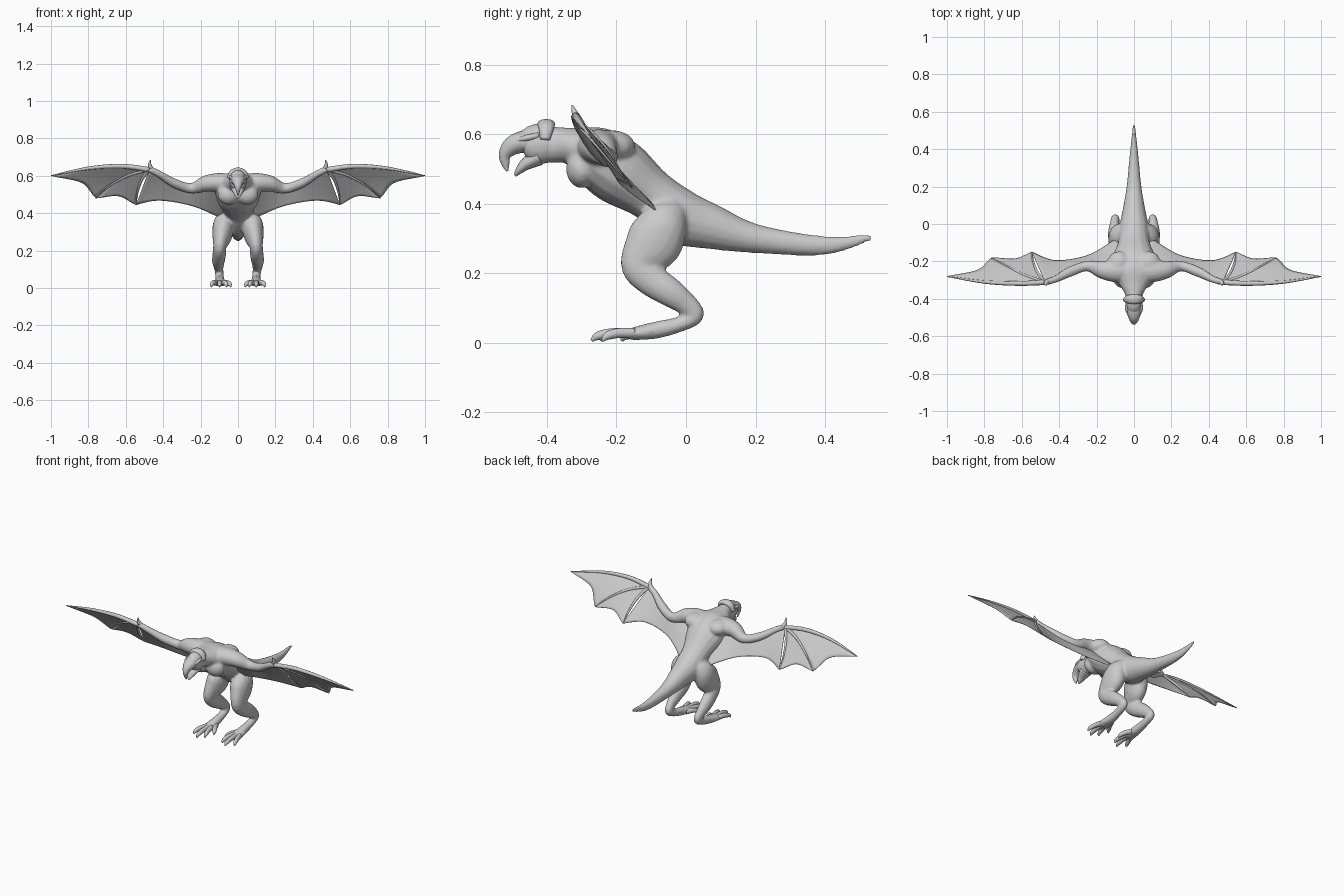
import bpy, bmesh, math
from mathutils import Vector

if "Cube" in bpy.data.objects:
    bpy.data.objects.remove(bpy.data.objects["Cube"])

hide = bpy.data.materials.new("grey hide")
hide.diffuse_color = (0.6, 0.6, 0.6, 1)
hide.use_nodes = True
hide.node_tree.nodes["Principled BSDF"].inputs["Base Color"].default_value = hide.diffuse_color
X, Y = Vector((1, 0, 0)), Vector((0, 1, 0))


def spline(rows, steps=5):
    """Catmull-Rom through rows of equal-length numbers."""
    n, out = len(rows), []
    for i in range(n - 1):
        a, b, c, d = (rows[min(max(i + k, 0), n - 1)] for k in (-1, 0, 1, 2))
        for s in range(steps):
            t = s / steps
            out.append([0.5 * (2 * q + (r - p) * t + (2 * p - 5 * q + 4 * r - w) * t * t
                               + (3 * q - p - 3 * r + w) * t ** 3)
                        for p, q, r, w in zip(a, b, c, d)])
    return out + [list(rows[-1])]


def tube(bm, rows, ref=X, sides=16, flip=False):
    """Loft of ellipses; a row is x, y, z, radius along ref, other radius."""
    pts = spline(rows)
    if flip:
        pts = [[-p[0]] + p[1:] for p in pts]
    pos = [Vector(p[:3]) for p in pts]
    rings = []
    for i, p in enumerate(pts):
        tan = (pos[min(i + 1, len(pos) - 1)] - pos[max(i - 1, 0)]).normalized()
        side = (ref - tan * ref.dot(tan)).normalized()
        up = tan.cross(side)
        rings.append([bm.verts.new(pos[i] + side * max(p[3], .002) * math.cos(a)
                                   + up * max(p[4], .002) * math.sin(a))
                      for a in (2 * math.pi * k / sides for k in range(sides))])
    for r, s in zip(rings, rings[1:]):
        for k in range(sides):
            j = (k + 1) % sides
            bm.faces.new((r[k], r[j], s[j], s[k]))
    bm.faces.new(rings[0][::-1])
    bm.faces.new(rings[-1])


def finish(bm, name, mirror=False):
    bmesh.ops.recalc_face_normals(bm, faces=bm.faces)
    for f in bm.faces:
        f.smooth = True
    me = bpy.data.meshes.new(name)
    bm.to_mesh(me)
    bm.free()
    me.materials.append(hide)
    ob = bpy.data.objects.new(name, me)
    bpy.context.collection.objects.link(ob)
    if mirror:
        ob.modifiers.new("mirror", 'MIRROR')
    return ob


def part(name, rows, ref=X, mirror=False, sides=12):
    bm = bmesh.new()
    tube(bm, rows, ref, sides)
    return finish(bm, name, mirror)


def ball(bm, centre, size):
    v = bmesh.ops.create_uvsphere(bm, u_segments=16, v_segments=10, radius=1)["verts"]
    bmesh.ops.scale(bm, vec=size, verts=v)
    bmesh.ops.translate(bm, vec=centre, verts=v)


# Body: tail, torso, neck and skull in one loft, fused with arms and legs
trunk = [(0, .533, .305, .005, .010), (0, .40, .280, .020, .027), (0, .20, .300, .040, .042),
         (0, .07, .335, .062, .066), (0, -.02, .365, .080, .080), (0, -.10, .425, .085, .076),
         (0, -.19, .490, .118, .096), (0, -.265, .540, .118, .086), (0, -.33, .566, .075, .054),
         (0, -.38, .570, .047, .052), (0, -.415, .573, .047, .060), (0, -.45, .566, .043, .054),
         (0, -.47, .560, .030, .035)]
leg = [(.055, -.03, .385, .035, .040), (.075, -.06, .345, .056, .070), (.084, -.095, .285, .054, .082),
       (.097, -.135, .225, .036, .054), (.100, -.10, .182, .036, .048), (.105, -.045, .145, .034, .042),
       (.103, .005, .108, .025, .032), (.100, .025, .080, .023, .027), (.098, -.01, .056, .023, .022),
       (.097, -.08, .038, .027, .025), (.097, -.14, .028, .036, .020), (.097, -.17, .023, .036, .014)]
arm = [(.04, -.25, .555, .060, .055), (.10, -.25, .563, .062, .052), (.17, -.245, .558, .048, .044),
       (.25, -.225, .533, .028, .028), (.34, -.255, .560, .027, .025), (.42, -.295, .608, .019, .019),
       (.475, -.312, .636, .016, .018)]
bm = bmesh.new()
tube(bm, trunk)
for flip in (False, True):
    s = -1 if flip else 1
    tube(bm, leg, X, flip=flip)
    tube(bm, arm, Y, flip=flip)
    ball(bm, (s * .05, -.30, .50), (.06, .045, .055))
    ball(bm, (s * .08, -.215, .565), (.065, .07, .047))
body = finish(bm, "body")
rm = body.modifiers.new("fuse", 'REMESH')
rm.mode, rm.voxel_size, rm.use_smooth_shade = 'VOXEL', .007, True
sm = body.modifiers.new("soften", 'SMOOTH')
sm.factor, sm.iterations = .5, 5

# Head: hooked beak, lower jaw, crest and brows
part("upper_beak", [(0, -.43, .578, .042, .042), (0, -.47, .578, .039, .032), (0, -.502, .565, .029, .027),
                    (0, -.521, .540, .017, .018), (0, -.519, .513, .009, .011),
                    (0, -.514, .494, .003, .003)], sides=16)
part("lower_jaw", [(0, -.425, .535, .040, .026), (0, -.46, .515, .028, .018),
                   (0, -.480, .496, .017, .011), (0, -.492, .481, .004, .004)], sides=16)
part("crest", [(-.047, -.405, .585, .014, .012), (-.032, -.402, .618, .022, .014),
               (0, -.402, .630, .026, .014), (.032, -.402, .618, .022, .014),
               (.047, -.405, .585, .014, .012)], ref=Y)
part("brow", [(.034, -.425, .597, .011, .009), (.037, -.455, .590, .011, .009),
              (.027, -.487, .582, .006, .005)], mirror=True)

# Toes: three long and one short on the inside
for name, rx, ry, tx, ty in (("inner_toe", .080, -.15, .060, -.245), ("middle_toe", .098, -.15, .098, -.272),
                             ("outer_toe", .115, -.15, .143, -.240), ("small_toe", .078, -.11, .038, -.185)):
    mx, my = (rx + tx) / 2, (ry + ty) / 2
    part(name, [(rx, ry, .028, .016, .015), (mx, my, .028, .013, .014),
                (mx * .3 + tx * .7, my * .3 + ty * .7, .020, .011, .012),
                (tx, ty, .006, .003, .004)], mirror=True)

# Wing fingers and thumb claw, starting at the wrist
wrist = (.475, -.312, .632)
fingers = [[wrist, (.62, -.318, .651), (.80, -.310, .640), (1.0, -.280, .600)],
           [wrist, (.58, -.275, .605), (.68, -.225, .550), (.76, -.180, .480)],
           [wrist, (.515, -.262, .578), (.538, -.205, .510), (.545, -.150, .445)]]
for name, f in zip(("leading_finger", "middle_finger", "rear_finger"), fingers):
    big = .014 if name == "leading_finger" else .009
    part(name, [(*p, big * k, big * k) for p, k in zip(f, (1, .9, .65, .2))], Y if big > .01 else X, True, 8)
part("thumb_claw", [(.46, -.305, .63, .014, .014), (.472, -.318, .657, .010, .010),
                    (.468, -.328, .684, .002, .002)], X, True, 8)


# Membrane panels between each pair of edges, with scalloped trailing rims
def membrane(name, a, b, scallop, across=10):
    bm = bmesh.new()
    ea, eb = spline(a, 6), spline(b, 6)
    rows = []
    for i in range(len(ea)):
        row = []
        for j in range(across + 1):
            s = j / across
            t = i * (1 - scallop * math.sin(math.pi * s))
            k = min(int(t), len(ea) - 2)
            pa = Vector(ea[k]).lerp(Vector(ea[k + 1]), t - k)
            pb = Vector(eb[k]).lerp(Vector(eb[k + 1]), t - k)
            row.append(bm.verts.new(pa.lerp(pb, s)))
        rows.append(row)
    for r, q in zip(rows, rows[1:]):
        for j in range(across):
            bm.faces.new((r[j], r[j + 1], q[j + 1], q[j]))
    bmesh.ops.remove_doubles(bm, verts=bm.verts, dist=.0005)
    ob = finish(bm, name, True)
    so = ob.modifiers.new("thickness", 'SOLIDIFY')
    so.thickness, so.offset = .004, 0


membrane("outer_membrane", fingers[0], fingers[1], .14)
membrane("middle_membrane", fingers[1], fingers[2], .16)
membrane("inner_membrane",
         [wrist, (.36, -.265, .572), (.25, -.222, .533), (.08, -.23, .54)],
         [fingers[2][3], (.42, -.195, .468), (.24, -.165, .437), (.085, -.070, .370)], 0)
